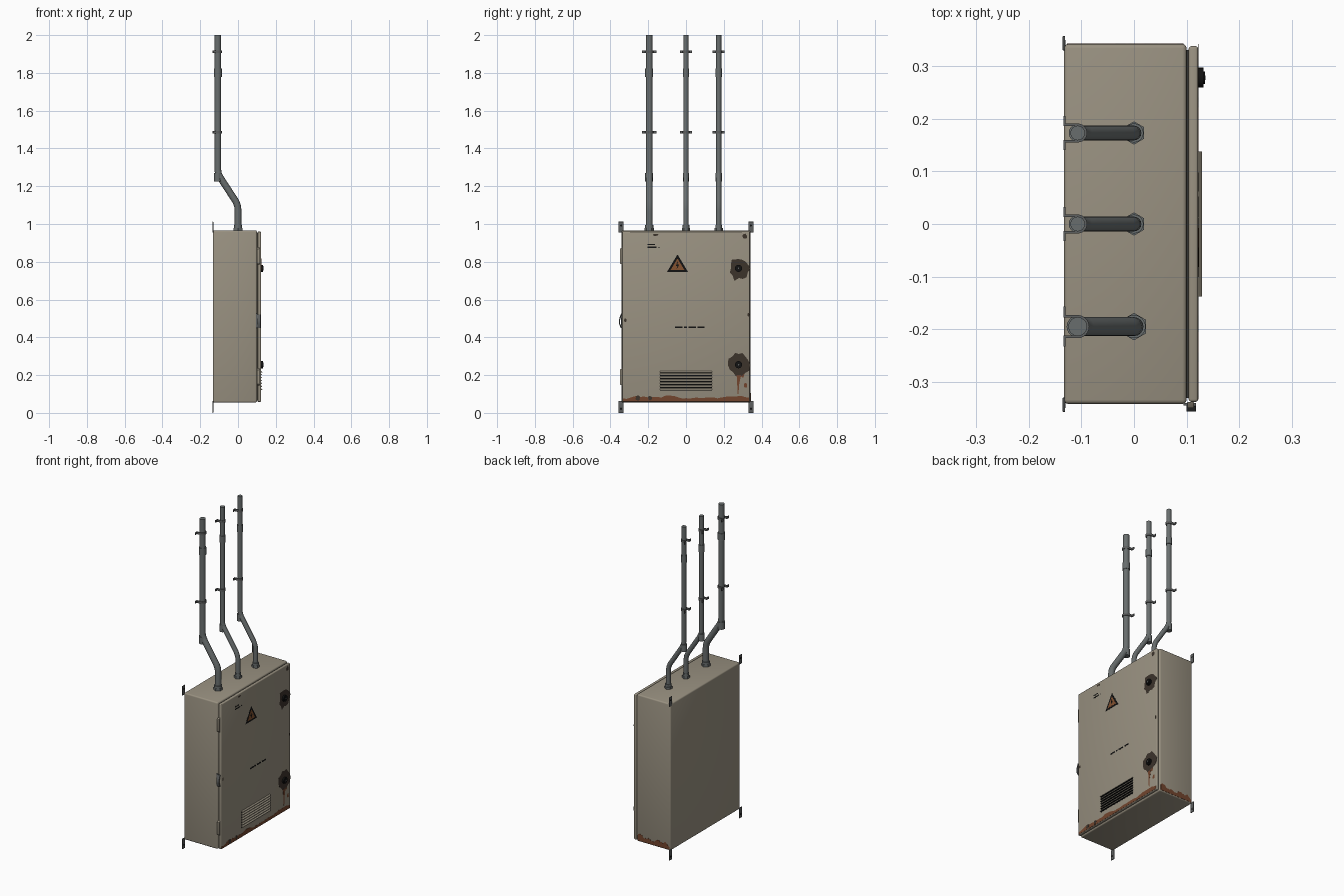
import bpy, bmesh, math, random
from mathutils import Vector

if "Cube" in bpy.data.objects:
    bpy.data.objects.remove(bpy.data.objects["Cube"])

random.seed(4)


def material(name, rgb):
    m = bpy.data.materials.new(name)
    m.diffuse_color = (*rgb, 1)
    m.use_nodes = True
    m.node_tree.nodes["Principled BSDF"].inputs["Base Color"].default_value = m.diffuse_color
    return m


BEIGE = material("beige paint", (0.32, 0.285, 0.22))
STEEL = material("pipe grey", (0.14, 0.155, 0.155))
ZINC = material("bracket grey", (0.11, 0.115, 0.115))
BLACK = material("black", (0.006, 0.006, 0.006))
SEAL = material("dark seal", (0.04, 0.036, 0.027))
STAIN = material("dark stain", (0.045, 0.033, 0.024))
RUST = material("rust", (0.17, 0.06, 0.027))
ORANGE = material("sign orange", (0.23, 0.085, 0.03))


def finish(obj, mat, bevel=0, smooth=True):
    obj.data.materials.append(mat)
    bpy.ops.object.select_all(action='DESELECT')
    obj.select_set(True)
    bpy.context.view_layer.objects.active = obj
    if bevel:
        b = obj.modifiers.new("bevel", 'BEVEL')
        b.width, b.segments = bevel, 3
        bpy.ops.object.modifier_apply(modifier="bevel")
    if smooth:
        bpy.ops.object.shade_smooth_by_angle(angle=math.radians(35))
    return obj


def prism(name, pts, axis, lo, hi, mat, bevel=0):
    """Extrude a 2D outline along an axis from lo to hi."""
    place = {'x': lambda a, b: (lo, a, b), 'y': lambda a, b: (a, lo, b), 'z': lambda a, b: (a, b, lo)}[axis]
    step = Vector([hi - lo if axis == k else 0 for k in 'xyz'])
    bm = bmesh.new()
    face = bm.faces.new([bm.verts.new(place(*p)) for p in pts])
    ext = bmesh.ops.extrude_face_region(bm, geom=[face])
    bmesh.ops.translate(bm, vec=step, verts=[v for v in ext['geom'] if isinstance(v, bmesh.types.BMVert)])
    bmesh.ops.recalc_face_normals(bm, faces=bm.faces)
    me = bpy.data.meshes.new(name)
    bm.to_mesh(me)
    bm.free()
    obj = bpy.data.objects.new(name, me)
    bpy.context.collection.objects.link(obj)
    return finish(obj, mat, bevel)


def rect(a0, a1, b0, b1):
    return [(a0, b0), (a1, b0), (a1, b1), (a0, b1)]


def box(name, x0, x1, y0, y1, z0, z1, mat, bevel=0):
    return prism(name, rect(x0, x1, y0, y1), 'z', z0, z1, mat, bevel)


def cylinder(name, r, loc, depth, mat, sides=24, axis='z'):
    rot = (0, math.pi / 2, 0) if axis == 'x' else (0, 0, 0)
    bpy.ops.mesh.primitive_cylinder_add(vertices=sides, radius=r, depth=depth, location=loc, rotation=rot)
    obj = bpy.context.object
    obj.name = name
    return finish(obj, mat)


def tube(name, pts, r, mat):
    cu = bpy.data.curves.new(name, 'CURVE')
    cu.dimensions, cu.bevel_depth, cu.bevel_resolution, cu.use_fill_caps = '3D', r, 6, True
    sp = cu.splines.new('POLY')
    sp.points.add(len(pts) - 1)
    for p, co in zip(sp.points, pts):
        p.co = (*co, 1)
    obj = bpy.data.objects.new(name, cu)
    bpy.context.collection.objects.link(obj)
    bpy.ops.object.select_all(action='DESELECT')
    obj.select_set(True)
    bpy.context.view_layer.objects.active = obj
    bpy.ops.object.convert(target='MESH')
    obj = bpy.context.object
    obj.name = name
    return finish(obj, mat)


def blob(name, y, z, ry, rz, mat, n=14, rough=0.2, x=0.1222):
    """Ragged paint patch on the door."""
    pts = []
    for i in range(n):
        a, k = math.tau * i / n, 1 + random.uniform(-rough, rough)
        pts.append((y + ry * k * math.cos(a), z + rz * k * math.sin(a)))
    return prism(name, pts, 'x', 0.1215, x, mat)


def ragged_band(a0, a1, z0, height, n=36):
    """Outline of a rust band with an uneven top edge."""
    top = []
    for i in range(n + 1):
        t = i / n
        h = height * (0.7 + 0.3 * math.sin(t * 17) * math.sin(t * 7 + 1) + random.uniform(-0.12, 0.15))
        top.append((a1 + (a0 - a1) * t, z0 + h))
    return [(a0, z0), (a1, z0)] + top


# Cabinet, seal and door
box("cabinet", -0.133, 0.100, -0.342, 0.342, 0.055, 0.966, BEIGE, 0.008)
box("door_seal", 0.098, 0.106, -0.331, 0.331, 0.066, 0.953, SEAL)
box("door", 0.104, 0.122, -0.338, 0.338, 0.058, 0.960, BEIGE, 0.005)

# Rust along the bottom of the door and one cabinet side
prism("door_rust", ragged_band(-0.334, 0.334, 0.061, 0.03), 'x', 0.1215, 0.1224, RUST)
prism("side_rust", ragged_band(-0.127, 0.094, 0.061, 0.042), 'y', 0.3415, 0.3428, RUST)
for y in (-0.255, -0.19):
    blob("rust_spot", y, 0.078, 0.012, 0.012, STAIN, x=0.1228)

# Locks with worn patches and a rust run below the lower one
for z, rz in ((0.765, 0.06), (0.255, 0.07)):
    blob("worn_patch", 0.28, z, 0.052, rz, STAIN, n=16)
    cylinder("lock_rim", 0.019, (0.126, 0.278, z), 0.012, BLACK, axis='x')
    cylinder("lock_core", 0.012, (0.130, 0.278, z), 0.010, BLACK, sides=12, axis='x')
    cylinder("lock_pin", 0.004, (0.1335, 0.278, z), 0.004, ZINC, sides=8, axis='x')
prism("rust_run", [(0.268, 0.20), (0.274, 0.10), (0.278, 0.10), (0.281, 0.15), (0.292, 0.20)], 'x', 0.1215, 0.1228, RUST)
for y, z, ry, rz, m in ((0.312, 0.935, 0.013, 0.012, STAIN), (-0.16, 0.943, 0.013, 0.006, STAIN),
                        (0.330, 0.52, 0.005, 0.009, STAIN), (-0.322, 0.49, 0.007, 0.009, STAIN),
                        (0.316, 0.145, 0.009, 0.014, RUST), (0.30, 0.20, 0.010, 0.012, RUST)):
    blob("paint_chip", y, z, ry, rz, m, n=9)

# Warning triangle with a bolt
def triangle(s):
    return [(-0.045 - 0.056 * s, 0.777 - 0.031 * s), (-0.045 + 0.056 * s, 0.777 - 0.031 * s), (-0.045, 0.777 + 0.062 * s)]


prism("sign_border", triangle(1), 'x', 0.1215, 0.1226, BLACK)
prism("sign_field", triangle(0.66), 'x', 0.1215, 0.1232, ORANGE)
prism("sign_bolt", [(-0.042, 0.806), (-0.054, 0.778), (-0.045, 0.779), (-0.050, 0.759), (-0.036, 0.785), (-0.045, 0.785)],
      'x', 0.1215, 0.1238, BLACK)

# Painted dashes on the door
for y0, y1, z, h in ((-0.205, -0.165, 0.892, 0.006), (-0.205, -0.155, 0.877, 0.008), (-0.148, -0.138, 0.877, 0.004),
                     (-0.058, -0.018, 0.453, 0.009), (-0.010, 0.004, 0.453, 0.009),
                     (0.012, 0.052, 0.453, 0.009), (0.062, 0.098, 0.453, 0.009)):
    box("painted_dash", 0.1215, 0.1225, y0, y1, z - h / 2, z + h / 2, BLACK)

# Ventilation louvres with dark undersides
for i in range(7):
    z = 0.122 + i * 0.0155
    hood = prism("louvre", [(0.121, z), (0.129, z), (0.121, z + 0.009)], 'y', -0.138, 0.138, BEIGE)
    hood.data.materials.append(BLACK)
    for f in hood.data.polygons:
        if f.normal.z < -0.5:
            f.material_index = 1
    box("louvre_slot", 0.1215, 0.1226, -0.138, 0.138, z - 0.0045, z, BLACK)

# Hinges
for z in (0.83, 0.19):
    prism("hinge", [(-0.338, z - 0.046), (-0.338, z + 0.046), (-0.350, z + 0.038), (-0.350, z - 0.038)],
          'x', 0.101, 0.114, BEIGE, 0.002)

# Side clasp
prism("clasp_lever", [(-0.340, 0.45), (-0.346, 0.45), (-0.356, 0.475), (-0.356, 0.49), (-0.346, 0.522), (-0.340, 0.522),
                      (-0.350, 0.488), (-0.350, 0.477)], 'x', 0.100, 0.118, ZINC)
box("clasp_plate", 0.094, 0.104, -0.345, -0.340, 0.45, 0.525, ZINC)

# Wall mounting tabs
for sy in (-1, 1):
    for z0, z1, zh in ((0.955, 1.012, 0.992), (0.0, 0.064, 0.022)):
        y0, y1 = sorted((sy * 0.330, sy * 0.357))
        box("mounting_tab", -0.1355, -0.131, y0, y1, z0, z1, ZINC, 0.001)
        cylinder("tab_hole", 0.006, (-0.1333, sy * 0.3435, zh), 0.0056, BLACK, sides=10, axis='x')

# Conduits with nuts, couplings and wall saddles
CX = -0.107
BEND = [(0, 0.96), (0, 1.075), (-0.003, 1.098), (-0.012, 1.12), (-0.092, 1.243),
        (-0.103, 1.265), (CX, 1.285), (CX, 2.0)]
for y, r, wing in ((-0.195, 0.018, 0.038), (0.0, 0.014, 0.032), (0.173, 0.014, 0.032)):
    tube("conduit", [(x, y, z) for x, z in BEND], r, STEEL)
    cylinder("gland_nut", r + 0.008, (0, y, 0.972), 0.016, STEEL, sides=6)
    cylinder("gland_collar", r + 0.004, (0, y, 0.986), 0.018, STEEL)
    for z in (1.248, 1.80):
        cylinder("coupling", r + 0.003, (CX, y, z), 0.044, STEEL)
    ro, ri = r + 0.004, r - 0.001
    arc = [math.pi * (i / 12 - 0.5) for i in range(13)]
    outer = [(CX + ro * math.cos(a), y + ro * math.sin(a)) for a in arc]
    inner = [(CX + ri * math.cos(a), y + ri * math.sin(a)) for a in reversed(arc)]
    saddle = ([(-0.134, y - wing), (-0.130, y - wing), (-0.130, y - ro)] + outer
              + [(-0.130, y + ro), (-0.130, y + wing), (-0.134, y + wing), (-0.134, y + ri)]
              + inner + [(-0.134, y - ri)])
    for z in (1.485, 1.912):
        prism("pipe_saddle", saddle, 'z', z - 0.007, z + 0.007, ZINC)
